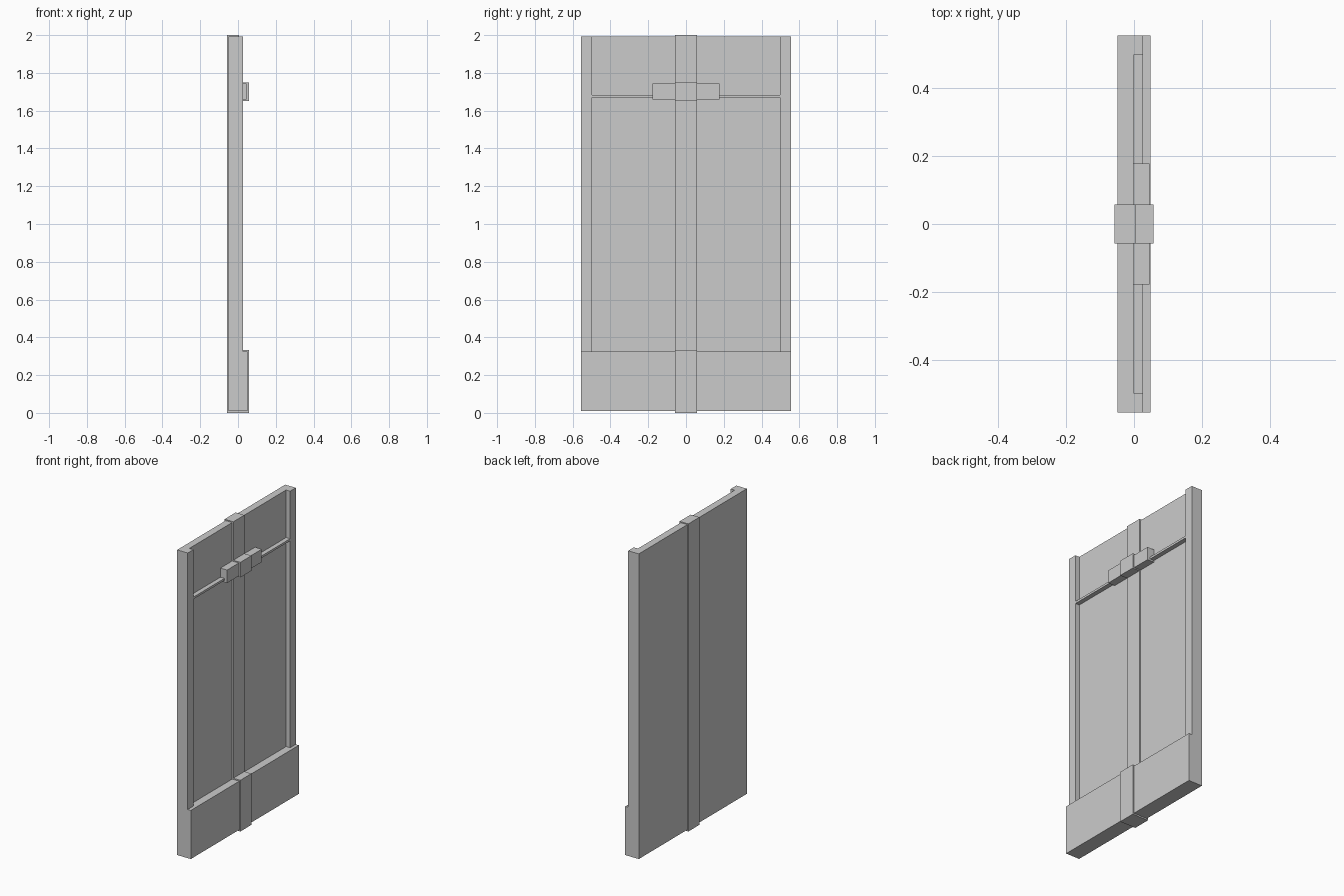
import bpy, bmesh
from mathutils import Vector

if "Cube" in bpy.data.objects:
    bpy.data.objects.remove(bpy.data.objects["Cube"])


def box(name, x, y, z):
    """Box from (min, max) ranges on each axis."""
    bm = bmesh.new()
    bmesh.ops.create_cube(bm, size=1)
    for v in bm.verts:
        v.co = Vector([r[0] + (c + 0.5) * (r[1] - r[0]) for c, r in zip(v.co, (x, y, z))])
    me = bpy.data.meshes.new(name)
    bm.to_mesh(me)
    bm.free()
    ob = bpy.data.objects.new(name, me)
    bpy.context.collection.objects.link(ob)
    return ob


HALF, INNER, BAND = 0.555, 0.497, 0.057
BOTTOM, TOP = 0.009, 1.993
BACK, FLOOR, FRAME = -0.049, -0.002, 0.027

# Door slab with raised side stiles, open at the top
box("door_panel", (BACK, FLOOR), (-HALF, HALF), (BOTTOM, TOP))
stile = box("side_stile", (BACK, FRAME), (INNER, HALF), (BOTTOM, TOP))
mirror = stile.modifiers.new("mirror", 'MIRROR')
mirror.use_axis = (False, True, False)

# Kick board, thin cross rail and handle bar
box("kick_board", (BACK, 0.049), (-HALF, HALF), (BOTTOM, 0.325))
box("cross_rail", (FLOOR, FRAME), (-INNER, INNER), (1.670, 1.684))
box("handle_bar", (FLOOR, 0.046), (-0.178, 0.178), (1.659, 1.743))

# Central band standing slightly proud of everything it crosses
box("centre_band", (-0.057, 0.006), (-BAND, BAND), (0, 2))
box("kick_board_band", (-0.057, 0.057), (-BAND, BAND), (0, 0.333))
box("handle_band", (FLOOR, 0.057), (-BAND, BAND), (1.652, 1.750))
